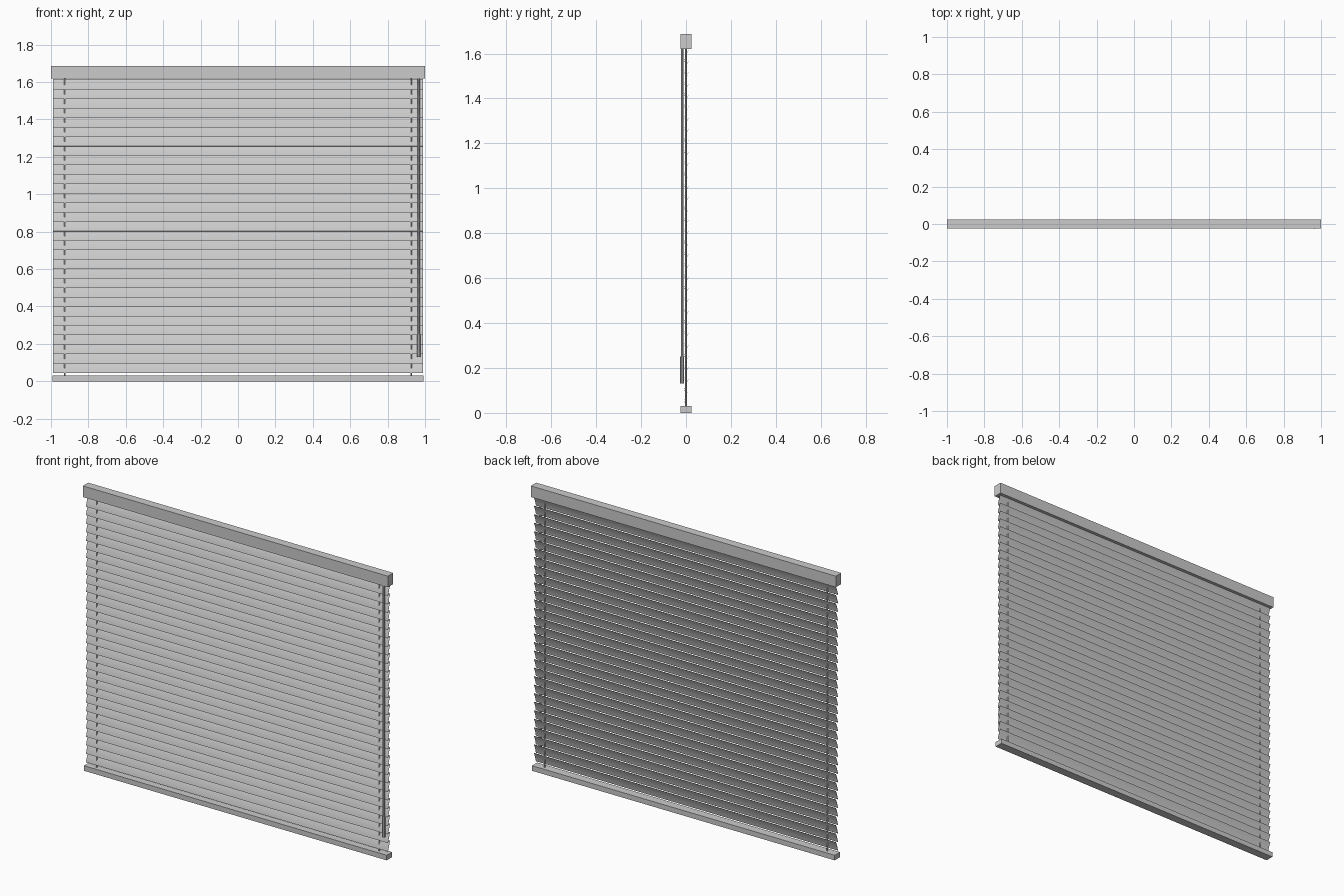
import bpy, math

if "Cube" in bpy.data.objects:
    bpy.data.objects.remove(bpy.data.objects["Cube"])


def extrude_x(name, profile, width, loc):
    """Solid with a closed (y, z) profile, extruded along x."""
    n = len(profile)
    v = [(s * width / 2, y, z) for s in (-1, 1) for y, z in profile]
    f = [(i, i + n, (i + 1) % n + n, (i + 1) % n) for i in range(n)]
    f += [tuple(range(n)), tuple(range(2 * n - 1, n - 1, -1))]
    mesh = bpy.data.meshes.new(name)
    mesh.from_pydata(v, [], f)
    ob = bpy.data.objects.new(name, mesh)
    bpy.context.collection.objects.link(ob)
    ob.location = loc
    return ob


def rail(name, width, depth, z0, z1):
    d = depth / 2
    return extrude_x(name, [(-d, z0), (-d, z1), (d, z1), (d, z0)], width, (0, 0, 0))


def rod(name, radius, x, y, z0, z1, sides):
    bpy.ops.mesh.primitive_cylinder_add(vertices=sides, radius=radius, depth=z1 - z0,
                                        location=(x, y, (z0 + z1) / 2))
    bpy.context.object.name = name


# Head rail and bottom rail
rail("head_rail", 2.0, 0.05, 1.62, 1.686)
rail("bottom_rail", 1.985, 0.05, 0, 0.03)

# Nearly closed slats: thin, gently crowned, bottom edges leaning to the front
PITCH, WIDTH, THICK, CROWN, SEG = 0.0505, 0.06, 0.0008, 0.002, 6
TILT = math.radians(-19)
line = [(i / SEG - 0.5) for i in range(SEG + 1)]
bow = [(-CROWN * (1 - 4 * t * t), t * WIDTH) for t in line]
section = [(y - THICK / 2, z) for y, z in bow] + [(y + THICK / 2, z) for y, z in reversed(bow)]
slat = extrude_x("slat", section, 1.98, (0, 0.001, 0.073))
slat.rotation_euler.x = TILT
arr = slat.modifiers.new("stack", 'ARRAY')
arr.count = 31
arr.use_relative_offset = False
arr.use_constant_offset = True
# Vertical step expressed in the tilted local frame
arr.constant_offset_displace = (0, PITCH * math.sin(TILT), PITCH * math.cos(TILT))
bpy.context.view_layer.objects.active = slat
slat.select_set(True)
bpy.ops.object.shade_smooth_by_angle()

# Ladder cords threaded through the slats
for side, x in (("left", -0.926), ("right", 0.926)):
    rod(side + "_cord", 0.004, x, 0, 0.03, 1.63, 8)

# Tilt wand with thicker grip
rod("tilt_wand", 0.006, 0.967, -0.017, 0.24, 1.63, 8)
rod("wand_grip", 0.009, 0.967, -0.017, 0.13, 0.25, 8)
